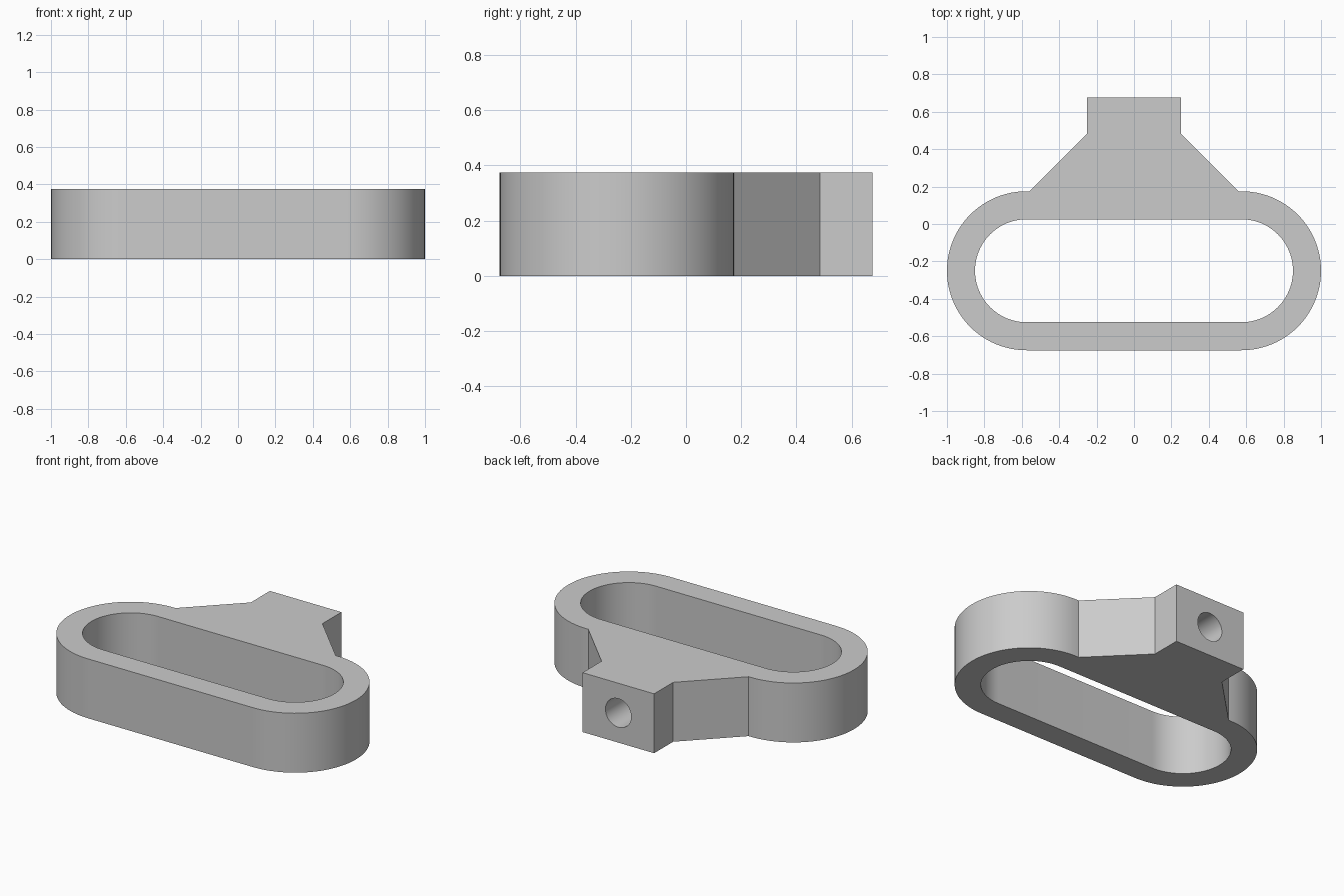
import bpy, bmesh, math
from mathutils import Matrix

HEIGHT = 0.375
MID_Y = -0.25      # centre line of the loop
HALF = 0.575       # half length of the straight sides

cube = bpy.data.objects.get("Cube")
if cube:
    bpy.data.objects.remove(cube, do_unlink=True)

grey = bpy.data.materials.new("light grey")
grey.use_nodes = True
colour = (0.6, 0.6, 0.6, 1)
grey.diffuse_color = colour
grey.node_tree.nodes["Principled BSDF"].inputs["Base Color"].default_value = colour


def make_object(name, bm):
    bmesh.ops.recalc_face_normals(bm, faces=bm.faces)
    mesh = bpy.data.meshes.new(name)
    bm.to_mesh(mesh)
    bm.free()
    mesh.materials.append(grey)
    obj = bpy.data.objects.new(name, mesh)
    bpy.context.collection.objects.link(obj)
    return obj


def prism(name, points, z0, z1):
    bm = bmesh.new()
    face = bm.faces.new([bm.verts.new((x, y, z0)) for x, y in points])
    ext = bmesh.ops.extrude_face_region(bm, geom=[face])
    top = [v for v in ext["geom"] if isinstance(v, bmesh.types.BMVert)]
    bmesh.ops.translate(bm, verts=top, vec=(0, 0, z1 - z0))
    return make_object(name, bm)


def stadium(radius, steps=48):
    """Rounded slot outline, anticlockwise from the right front corner."""
    points = []
    for side in (1, -1):
        for i in range(steps + 1):
            a = math.pi * (i / steps - 0.5)
            points.append((side * (HALF + radius * math.cos(a)),
                           MID_Y + side * radius * math.sin(a)))
    return points


def cut(target, cutter):
    cutter.hide_render = True
    mod = target.modifiers.new("cut", "BOOLEAN")
    mod.operation = "DIFFERENCE"
    mod.solver = "EXACT"
    mod.object = cutter
    bpy.context.view_layer.objects.active = target
    bpy.ops.object.modifier_apply(modifier=mod.name)
    bpy.data.objects.remove(cutter, do_unlink=True)


# Loop outline with the tapered neck and square boss on its back side
half_neck = [(0.56, 0.175), (0.25, 0.485), (0.25, 0.675)]
neck = half_neck + [(-x, y) for x, y in reversed(half_neck)]
ring = stadium(0.425)
middle = len(ring) // 2
body = prism("loop_bracket", ring[:middle] + neck + ring[middle:], 0, HEIGHT)

# Long slot through the loop
cut(body, prism("slot_cutter", stadium(0.275), -0.1, HEIGHT + 0.1))

# Blind round hole in the back of the boss
depth = 0.4
bm = bmesh.new()
bmesh.ops.create_cone(
    bm, cap_ends=True, segments=48, radius1=0.09, radius2=0.09, depth=2 * depth,
    matrix=Matrix.Translation((0, 0.675, HEIGHT / 2)) @ Matrix.Rotation(math.pi / 2, 4, "X"))
cut(body, make_object("hole_cutter", bm))

# Smooth the curved walls, keep the edges crisp
bpy.ops.object.select_all(action="DESELECT")
body.select_set(True)
bpy.context.view_layer.objects.active = body
bpy.ops.object.shade_smooth_by_angle(angle=math.radians(30))
